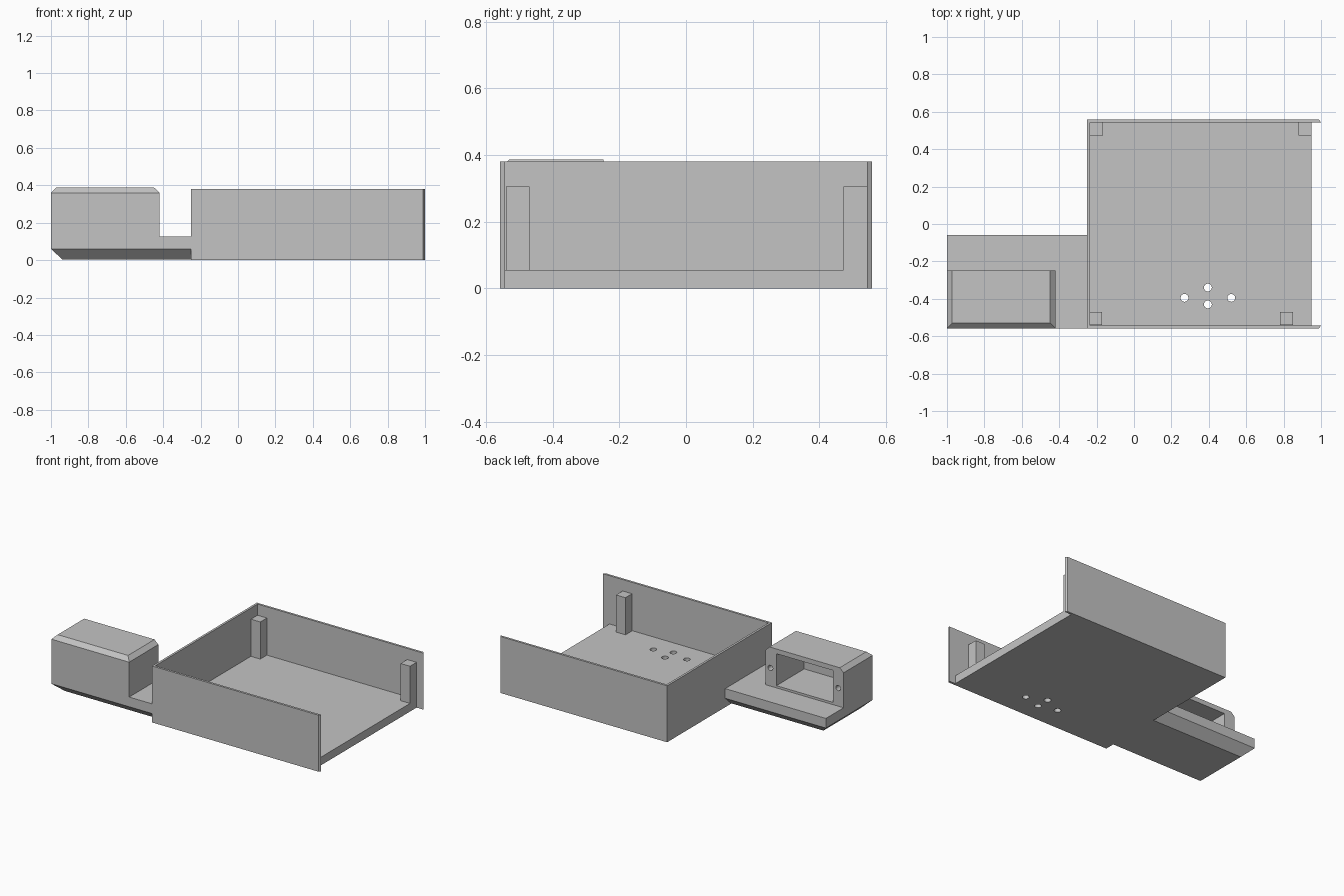
import bpy
import bmesh
import math

cube = bpy.data.objects.get("Cube")
if cube:
    bpy.data.objects.remove(cube, do_unlink=True)

GREY = (0.55, 0.55, 0.55, 1)
mat = bpy.data.materials.new("plain grey")
mat.use_nodes = True
mat.diffuse_color = GREY
mat.node_tree.nodes["Principled BSDF"].inputs["Base Color"].default_value = GREY


def finish(name, bm):
    bmesh.ops.recalc_face_normals(bm, faces=bm.faces[:])
    mesh = bpy.data.meshes.new(name)
    bm.to_mesh(mesh)
    bm.free()
    mesh.materials.append(mat)
    ob = bpy.data.objects.new(name, mesh)
    bpy.context.collection.objects.link(ob)
    return ob


def loft(name, rings):
    """Closed solid through matching rings of points."""
    bm = bmesh.new()
    loops = [[bm.verts.new(p) for p in ring] for ring in rings]
    for a, b in zip(loops, loops[1:]):
        for i in range(len(a)):
            j = (i + 1) % len(a)
            bm.faces.new((a[i], a[j], b[j], b[i]))
    bm.faces.new(loops[0])
    bm.faces.new(loops[-1])
    return finish(name, bm)


def rect(x0, x1, y0, y1, z):
    return [(x0, y0, z), (x1, y0, z), (x1, y1, z), (x0, y1, z)]


def box(name, x0, x1, y0, y1, z0, z1):
    return loft(name, [rect(x0, x1, y0, y1, z) for z in (z0, z1)])


def cylinder(name, centre, radius, depth, axis="Z"):
    bm = bmesh.new()
    bmesh.ops.create_cone(bm, cap_ends=True, segments=24, radius1=radius,
                          radius2=radius, depth=depth)
    ob = finish(name, bm)
    ob.location = centre
    if axis == "Y":
        ob.rotation_euler.x = math.pi / 2
    return ob


def cut(target, cutters):
    for cutter in cutters:
        cutter.hide_render = True
        mod = target.modifiers.new("cut", "BOOLEAN")
        mod.operation = "DIFFERENCE"
        mod.solver = "EXACT"
        mod.object = cutter
    bpy.context.view_layer.objects.active = target
    for mod in target.modifiers[:]:
        bpy.ops.object.modifier_apply(modifier=mod.name)
    for cutter in cutters:
        bpy.data.objects.remove(cutter, do_unlink=True)


W = 0.558      # half width of the tray
T = 0.015      # wall thickness
L = -0.25      # closed end of the tray

# Tray floor with four drilled holes
floor = box("tray_floor", L + T, 0.95, T - W, W - T, 0, 0.055)
cut(floor, [cylinder("floor_drill", (x, y, 0.03), 0.021, 0.2)
            for x, y in ((0.27, -0.395), (0.52, -0.395), (0.395, -0.34), (0.395, -0.43))])

# Three-sided wall, outer corners chamfered at the open end
half = [(L, W), (0.99, W), (1, W - T), (L + T, W - T)]
outline = half + [(x, -y) for x, y in reversed(half)]
loft("tray_walls", [[(x, y, z) for x, y in outline] for z in (0, 0.38)])

# Corner posts
for name, x, y in (("back_left_post", 0.88, 0.473), ("back_right_post", L + T, 0.473),
                   ("front_left_post", 0.78, -0.54), ("front_right_post", -0.24, -0.54)):
    box(name, x, x + 0.07, y, y + 0.07, 0.05, 0.305)

# Side platform with chamfered underside
Y1, C = -0.06, 0.06
loft("side_platform", [rect(C - 1, L, C - W, Y1 - C, 0.004),
                       rect(-1, L, -W, Y1, C),
                       rect(-1, L, -W, Y1, 0.125)])

# Housing with chamfered top, open at the back
B = -0.248
housing = loft("side_housing", [rect(-1, -0.42, -W, B, 0.125),
                                rect(-1, -0.42, -W, B, 0.36),
                                rect(-0.972, -0.448, 0.028 - W, B, 0.387)])
cut(housing, [box("housing_pocket", -0.92, -0.50, T - W, B + 0.1, 0.14, 0.355)]
    + [cylinder("screw_drill", (x, B, 0.247), 0.018, 0.2, "Y") for x in (-0.96, -0.455)])
